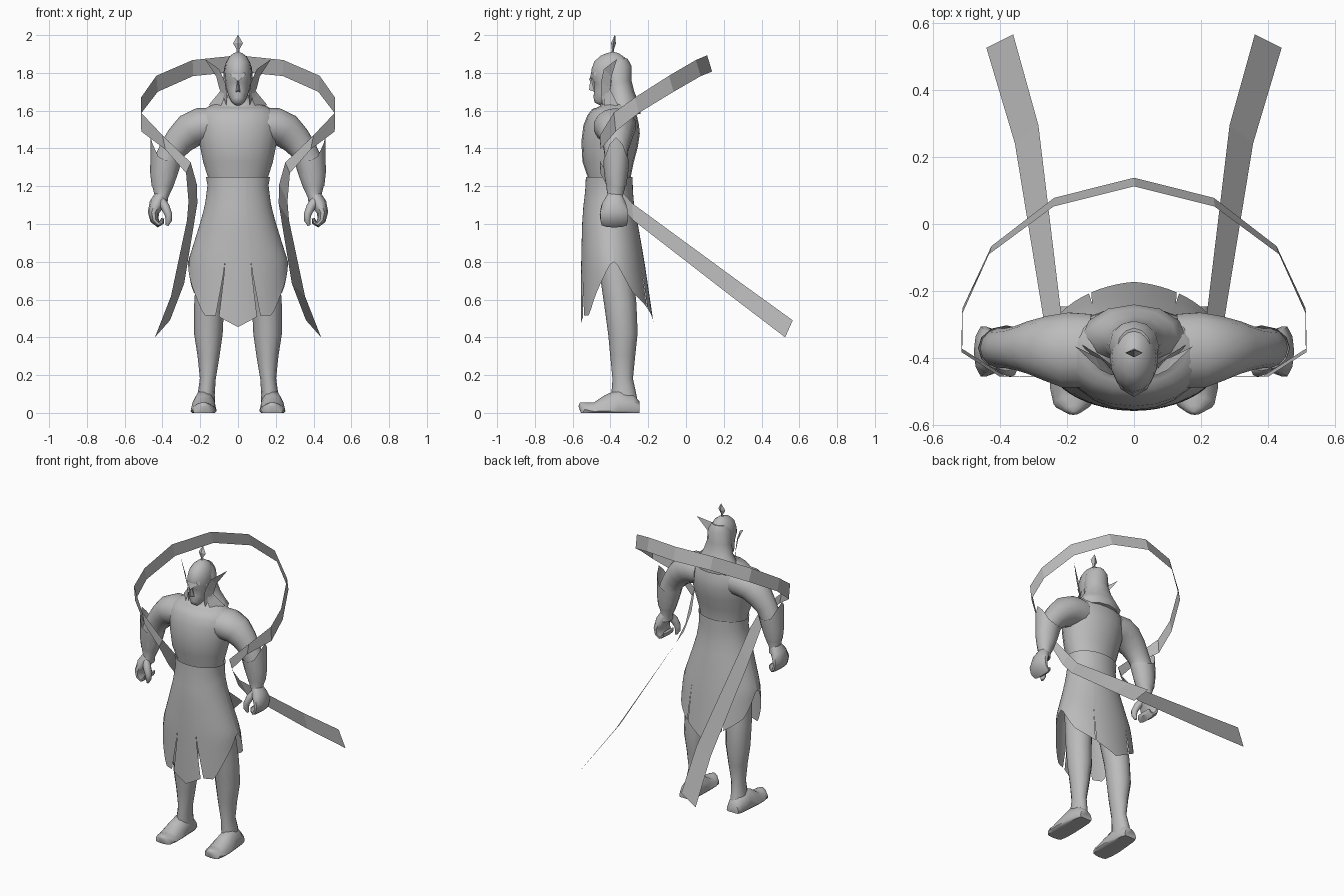
import bpy, bmesh, math
from mathutils import Vector

grey = bpy.data.materials.new("plain_grey")
grey.diffuse_color = (0.5, 0.5, 0.5, 1)


def finish(name, verts, faces, angle=50, closed=True):
    me = bpy.data.meshes.new(name)
    me.from_pydata([tuple(v) for v in verts], [], faces)
    bm = bmesh.new()
    bm.from_mesh(me)
    bmesh.ops.remove_doubles(bm, verts=bm.verts, dist=0.0005)
    if closed:
        bmesh.ops.recalc_face_normals(bm, faces=bm.faces)
    bm.to_mesh(me)
    bm.free()
    me.materials.append(grey)
    ob = bpy.data.objects.new(name, me)
    bpy.context.collection.objects.link(ob)
    if angle:
        bpy.ops.object.select_all(action='DESELECT')
        ob.select_set(True)
        bpy.context.view_layer.objects.active = ob
        bpy.ops.object.shade_smooth_by_angle(angle=math.radians(angle))
    return ob


def loft(name, rings, n=14, ref=(0, 1, 0), s=1, angle=50, floor=False):
    """Closed tube through (x, y, z, a, b); b is the radius along ref, a across it."""
    c = [Vector(r[:3]) for r in rings]
    ref = Vector(ref)
    verts, faces = [], []
    for i, r in enumerate(rings):
        t = (c[min(i + 1, len(c) - 1)] - c[max(i - 1, 0)]).normalized()
        v = (ref - t * ref.dot(t)).normalized()
        u = t.cross(v)
        for k in range(n):
            w = 2 * math.pi * k / n
            p = c[i] + u * (r[3] * math.cos(w)) + v * (r[4] * math.sin(w))
            if floor:
                p.z = max(p.z, 0)
            verts.append((p.x * s, p.y, p.z))
    for i in range(len(rings) - 1):
        for k in range(n):
            j = (k + 1) % n
            faces.append((i * n + k, i * n + j, i * n + n + j, i * n + n + k))
    faces += [tuple(range(n)), tuple(range(len(verts) - n, len(verts)))]
    return finish(name, verts, faces, angle)


def upright(name, rows, n=16):
    """Loft of level ellipses: rows of (z, centre y, x radius, y radius)."""
    return loft(name, [(0, y, z, rx, ry) for z, y, rx, ry in rows], n)


def lerp_table(table, x):
    if x <= table[0][0]:
        return table[0][1:]
    for p, q in zip(table, table[1:]):
        if x <= q[0]:
            f = (x - p[0]) / (q[0] - p[0])
            return [a + (b - a) * f for a, b in zip(p[1:], q[1:])]
    return table[-1][1:]


# Torso and neck
upright("torso", [(1.20, -.405, .156, .112), (1.25, -.405, .16, .114), (1.33, -.412, .185, .136),
                  (1.42, -.405, .203, .15), (1.50, -.394, .218, .151), (1.55, -.386, .218, .139),
                  (1.59, -.378, .20, .12), (1.62, -.375, .16, .098), (1.64, -.38, .11, .075),
                  (1.67, -.385, .06, .06), (1.72, -.39, .05, .055)], 20)

# Head with a narrow chin, and the nose
upright("head", [(1.635, -.468, .018, .018), (1.65, -.46, .034, .036), (1.68, -.438, .05, .058),
                 (1.72, -.41, .062, .084), (1.765, -.402, .07, .104), (1.81, -.396, .072, .104),
                 (1.85, -.392, .066, .094), (1.885, -.388, .047, .066), (1.905, -.388, .022, .03),
                 (1.911, -.388, .004, .005)])
finish("nose", [(0, -.505, 1.78), (-.012, -.485, 1.70), (.012, -.485, 1.70), (0, -.513, 1.71),
                (0, -.47, 1.72)], [(0, 1, 3), (0, 3, 2), (1, 2, 3), (0, 4, 1), (0, 2, 4), (1, 4, 2)], 0)
# Brow edge of the helmet
finish("brow_guard", [(-.068, -.43, 1.77), (-.04, -.492, 1.79), (0, -.515, 1.755), (.04, -.492, 1.79),
                      (.068, -.43, 1.77), (.06, -.44, 1.84), (0, -.488, 1.845), (-.06, -.44, 1.84)],
       [(0, 1, 6, 7), (1, 2, 6), (2, 3, 6), (3, 4, 5, 6)], 0, False)

# Hair falling onto the shoulders
upright("hair", [(1.87, -.37, .05, .06), (1.83, -.365, .074, .077), (1.75, -.358, .08, .07),
                 (1.69, -.345, .098, .072), (1.64, -.34, .13, .088), (1.605, -.335, .155, .096),
                 (1.57, -.33, .13, .09)], 12)

# Crest diamond
loft("crest", [(0, -.39, 1.90, .008, .006), (0, -.387, 1.925, .008, .006), (0, -.384, 1.957, .026, .013),
               (0, -.376, 2.0, .001, .001)], 4, angle=0)

# Skirt: cloth panels with a pointed hem, split by slits that lean outward
SHAPE = [(.45, .285, -.557, -.168), (.80, .265, -.555, -.22), (1.0, .202, -.55, -.255),
         (1.1, .175, -.543, -.275), (1.22, .16, -.528, -.285), (1.25, .17, -.53, -.283)]
HEM = [(0, .455), (23, .515), (40, .515), (60, .64), (88, .80), (95, .80), (120, .64), (150, .56),
       (165, .52), (180, .48)]


def skirt_panel(name, a0, a1, lean0, lean1, cols=10, rows=10):
    """lean0 and lean1 turn each side edge by so many degrees at the hem."""
    verts, faces = [], []
    for i in range(cols + 1):
        deg = a0 + lean0 + (a1 + lean1 - a0 - lean0) * i / cols
        fold = abs((deg + 180) % 360 - 180)
        hem = lerp_table(HEM, fold)[0]
        for j in range(rows + 1):
            z = 1.25 + (hem - 1.25) * j / rows
            rx, yf, yb = lerp_table(SHAPE, z)
            open_ = max(0, (.78 - z) / .27)
            lo, hi = a0 + lean0 * open_, a1 + lean1 * open_
            w = math.radians(lo + (hi - lo) * i / cols)
            verts.append((rx * math.sin(w), (yf + yb) / 2 - (yb - yf) / 2 * math.cos(w), z))
    m = rows + 1
    for i in range(cols):
        for j in range(rows):
            a = i * m + j
            faces.append((a, a + 1, a + m + 1, a + m))
    finish(name, verts, faces, 60, False)


skirt_panel("skirt_front", -15, 15, -6, 6)
skirt_panel("skirt_back", 152, 208, 1, -1)
skirt_panel("skirt_side_front_right", 15, 92, 10, 0)
skirt_panel("skirt_side_front_left", 268, 345, 0, -10)
skirt_panel("skirt_side_back_right", 92, 152, 0, -1)
skirt_panel("skirt_side_back_left", 208, 268, 1, 0)

# Ribbon: paired edge points from the middle of the hoop to the tail end
UPPER = [(0, .112, 1.893), (.24, .052, 1.868), (.432, -.09, 1.785), (.513, -.27, 1.67), (.514, -.382, 1.59),
         (.40, -.455, 1.47), (.25, -.452, 1.325), (.218, -.37, 1.21), (.215, -.285, 1.11),
         (.285, .295, .685), (.36, .565, .49)]
LOWER = [(0, .138, 1.807), (.238, .078, 1.783), (.425, -.066, 1.70), (.511, -.25, 1.588), (.512, -.372, 1.49),
         (.385, -.453, 1.395), (.275, -.455, 1.27), (.262, -.37, 1.12), (.27, -.28, 1.02),
         (.355, .24, .617), (.44, .525, .40)]

for s, side in ((1, "right"), (-1, "left")):
    # Ribbon half
    n = len(UPPER)
    finish("ribbon_" + side, [(x * s, y, z) for x, y, z in UPPER + LOWER],
           [(i, i + 1, n + i + 1, n + i)[::-s] for i in range(n - 1)], 0, False)

    # Leg and foot
    loft("leg_" + side, [(.122, -.38, .88, .085, .09), (.13, -.375, .80, .088, .09),
                         (.153, -.347, .57, .079, .085), (.157, -.334, .42, .076, .078),
                         (.156, -.335, .30, .058, .066), (.16, -.335, .18, .042, .054),
                         (.168, -.33, .10, .045, .066), (.172, -.322, .03, .05, .07)], 12, s=s)
    loft("foot_" + side, [(.178, -.246, .01, .05, .045), (.178, -.28, .01, .09, .058),
                          (.18, -.36, .01, .115, .064), (.182, -.43, .01, .083, .069),
                          (.182, -.49, .008, .048, .068), (.182, -.535, .018, .043, .058),
                          (.18, -.555, .045, .018, .026), (.18, -.562, .052, .004, .006)],
         12, (1, 0, 0), s, floor=True)

    # Arm from inside the chest to the wrist
    loft("arm_" + side, [(.13, -.378, 1.52, .095, .112), (.20, -.376, 1.517, .098, .115),
                         (.255, -.37, 1.493, .094, .098), (.305, -.368, 1.447, .081, .08),
                         (.345, -.37, 1.396, .071, .066), (.375, -.37, 1.34, .068, .06),
                         (.390, -.37, 1.27, .07, .062), (.40, -.372, 1.20, .056, .052),
                         (.405, -.375, 1.145, .036, .04), (.41, -.377, 1.11, .036, .05)], 14, s=s)

    # Flared cuff with a point on its outer side
    verts, faces, k = [], [], 12
    for i in range(k):
        w = 2 * math.pi * i / k
        cx, sy = math.cos(w), math.sin(w)
        peak = 1.335 + .125 * max(0, cx) ** 2.5
        for x, r, ry, z in ((.40, .057, .053, 1.20), (.391, .074, .064, 1.27), (.38, .083, .068, peak)):
            verts.append(((x + r * cx) * s, -.37 + ry * sy, z))
    for i in range(k):
        for j in range(2):
            a, b = i * 3 + j, (i + 1) % k * 3 + j
            faces.append((a, b, b + 1, a + 1)[::s])
    finish("cuff_" + side, verts, faces, 40, False)

    # Hand: palm curling into fingers, and the thumb
    loft("palm_" + side, [(.408, -.377, 1.15, .034, .042), (.43, -.38, 1.105, .04, .066),
                          (.448, -.38, 1.06, .03, .078), (.442, -.38, 1.02, .023, .076),
                          (.42, -.38, .998, .017, .07), (.403, -.38, 1.01, .013, .062),
                          (.398, -.38, 1.03, .008, .055)], 10, s=s)
    loft("thumb_" + side, [(.41, -.40, 1.125, .025, .025), (.385, -.425, 1.09, .024, .026),
                           (.368, -.435, 1.05, .02, .022), (.366, -.435, 1.02, .017, .018),
                           (.376, -.43, .993, .008, .009)], 8, s=s)

    # Curved ear fin
    fin = [(.062, -.44, 1.625), (.075, -.42, 1.67), (.10, -.40, 1.72), (.115, -.395, 1.78),
           (.175, -.365, 1.873), (.10, -.435, 1.82), (.068, -.45, 1.75), (.058, -.45, 1.68)]
    finish("ear_fin_" + side, [(x * s, y, z) for x, y, z in fin],
           [(0, 1, 7), (1, 2, 6, 7), (2, 3, 5, 6), (3, 4, 5)], 0, False)
    # Hair lock in front of the shoulder
    lock = [(.068, -.42, 1.74), (.105, -.39, 1.69), (.155, -.36, 1.63), (.10, -.43, 1.605), (.075, -.435, 1.66)]
    finish("hair_lock_" + side, [(x * s, y, z) for x, y, z in lock], [(0, 1, 4), (1, 2, 3, 4)], 0, False)
